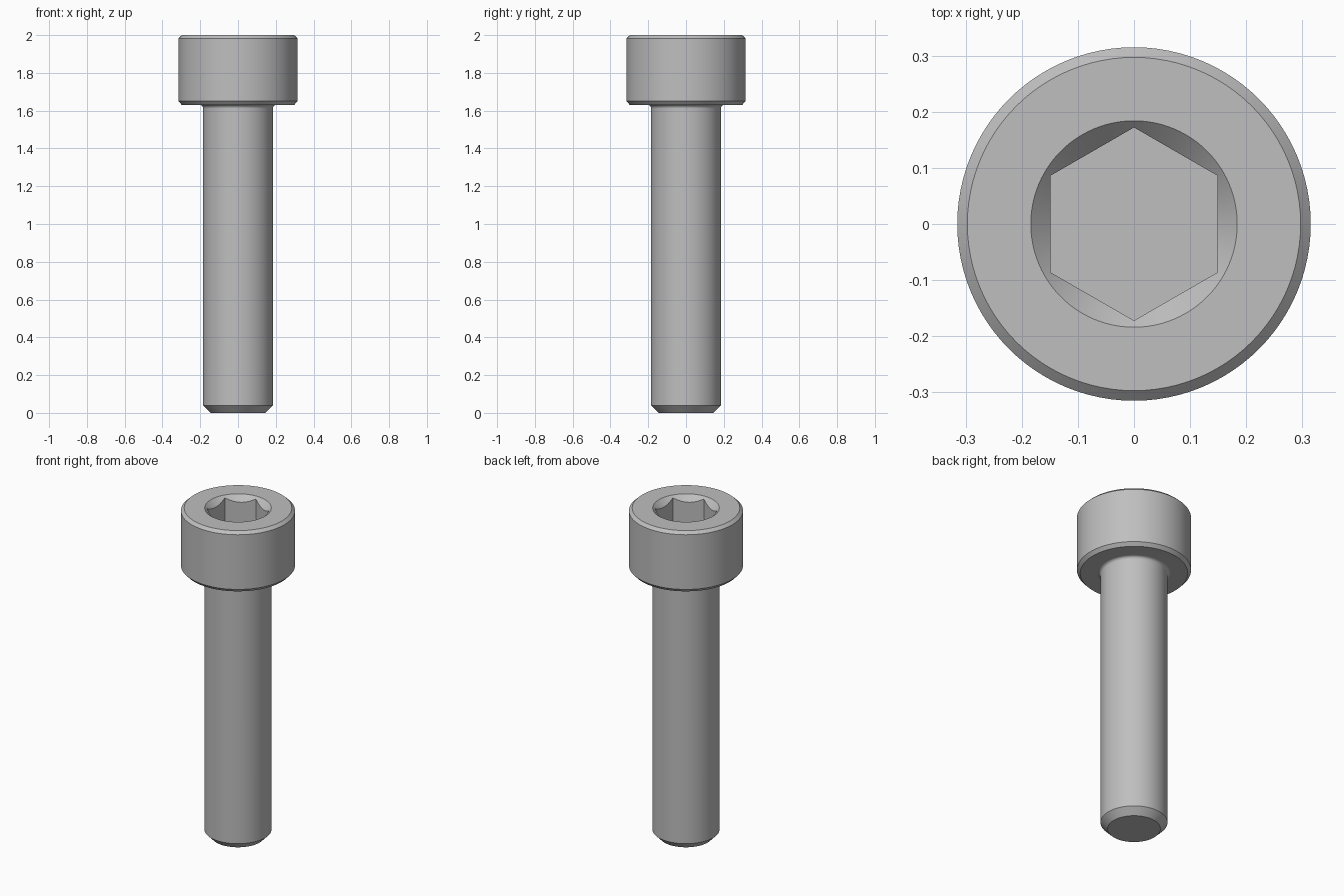
import bpy
import bmesh
from math import sin, cos, pi, radians

SEGMENTS = 96          # divisible by 12 so the hexagon corners fall on vertices
HEX_APOTHEM = 0.149
RIM = 0.184            # countersink radius at the top face
TOP = 2.0
SOCKET_FLOOR = 1.815
UNDER_HEAD = 1.63
SHANK_R = 0.185
FILLET = 0.018

cube = bpy.data.objects.get("Cube")
if cube:
    bpy.data.objects.remove(cube, do_unlink=True)


def hex_radius(angle):
    """Distance from the axis to the hexagon wall, with a corner towards +y."""
    offset = (angle - pi / 2) % (pi / 3) - pi / 6
    return HEX_APOTHEM / cos(offset)


def ring(bm, radius, height):
    """One closed loop; radius and height are functions of the angle."""
    verts = []
    for i in range(SEGMENTS):
        a = 2 * pi * i / SEGMENTS
        r = radius(a)
        verts.append(bm.verts.new((r * cos(a), r * sin(a), height(a))))
    return verts


def circle(bm, r, z):
    return ring(bm, lambda a: r, lambda a: z)


def bridge(bm, lower, upper):
    for i in range(SEGMENTS):
        j = (i + 1) % SEGMENTS
        bm.faces.new((lower[i], lower[j], upper[j], upper[i]))


# Shank: chamfered tip and straight body
profile = [(0.146, 0), (SHANK_R, 0.04)]

# Fillet where the shank meets the head
for step in range(6):
    t = step / 5 * pi / 2
    profile.append((SHANK_R + FILLET * (1 - cos(t)),
                    UNDER_HEAD - FILLET * (1 - sin(t))))

# Head: chamfered at both edges, ending at the socket rim
profile += [(0.297, UNDER_HEAD), (0.315, 1.65), (0.315, 1.983),
            (0.297, TOP), (RIM, TOP)]

bm = bmesh.new()
loops = [circle(bm, r, z) for r, z in profile]

# Socket: conical countersink running into the hexagon walls, then the floor
loops.append(ring(bm, hex_radius, lambda a: TOP - (RIM - hex_radius(a))))
loops.append(ring(bm, hex_radius, lambda a: SOCKET_FLOOR))

for lower, upper in zip(loops, loops[1:]):
    bridge(bm, lower, upper)
bm.faces.new(loops[0][::-1])
bm.faces.new(loops[-1])
bmesh.ops.recalc_face_normals(bm, faces=bm.faces)

mesh = bpy.data.meshes.new("socket_head_bolt")
bm.to_mesh(mesh)
bm.free()
bolt = bpy.data.objects.new("socket_head_bolt", mesh)
bpy.context.collection.objects.link(bolt)

# Plain steel grey
steel = bpy.data.materials.new("steel_grey")
steel.use_nodes = True
colour = (0.52, 0.52, 0.52, 1)
steel.diffuse_color = colour
steel.node_tree.nodes["Principled BSDF"].inputs["Base Color"].default_value = colour
mesh.materials.append(steel)

# Smooth round surfaces with crisp machined edges
bpy.ops.object.select_all(action='DESELECT')
bolt.select_set(True)
bpy.context.view_layer.objects.active = bolt
bpy.ops.object.shade_smooth_by_angle(angle=radians(30))
normals = bolt.modifiers.new("clean_normals", 'WEIGHTED_NORMAL')
normals.keep_sharp = True
